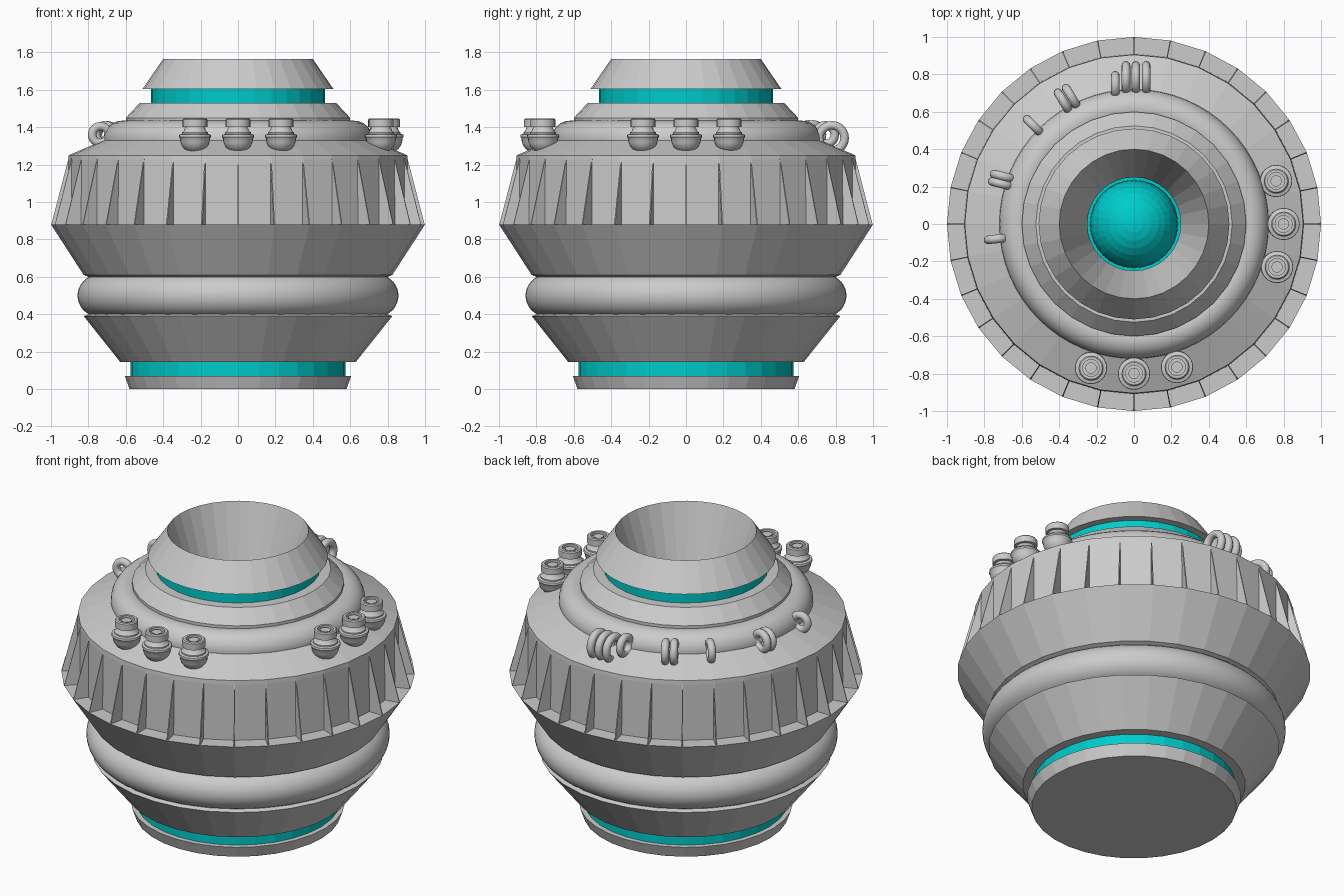
import bpy, bmesh, math
from math import cos, sin, pi, radians
from mathutils import Matrix

if "Cube" in bpy.data.objects:
    bpy.data.objects.remove(bpy.data.objects["Cube"])

teal = bpy.data.materials.new("teal")
teal.diffuse_color = (0.0, 0.6, 0.6, 1)
teal.use_nodes = True
teal.node_tree.nodes["Principled BSDF"].inputs["Base Color"].default_value = teal.diffuse_color


def finish(name, bm, mat=None, smooth=False):
    bmesh.ops.remove_doubles(bm, verts=bm.verts, dist=1e-5)
    bmesh.ops.recalc_face_normals(bm, faces=bm.faces)
    me = bpy.data.meshes.new(name)
    bm.to_mesh(me)
    bm.free()
    ob = bpy.data.objects.new(name, me)
    bpy.context.collection.objects.link(ob)
    if mat:
        me.materials.append(mat)
    if smooth:
        bpy.ops.object.select_all(action='DESELECT')
        ob.select_set(True)
        bpy.context.view_layer.objects.active = ob
        bpy.ops.object.shade_smooth_by_angle(angle=radians(35))
    return ob


def lathe(name, profile, seg=32, mat=None, smooth=False, loc=(0, 0, 0), closed=False):
    """Revolve (radius, z) points around a vertical axis."""
    bm = bmesh.new()
    vs = [bm.verts.new((r, 0, z)) for r, z in profile]
    pairs = list(zip(vs, vs[1:])) + ([(vs[-1], vs[0])] if closed else [])
    edges = [bm.edges.new(p) for p in pairs]
    bmesh.ops.spin(bm, geom=vs + edges, cent=(0, 0, 0), axis=(0, 0, 1),
                   angle=2 * pi, steps=seg, use_merge=True)
    ob = finish(name, bm, mat, smooth)
    ob.location = loc
    return ob


def circle(r, z, rad, n):
    return [(r + rad * cos(2 * pi * i / n), z + rad * sin(2 * pi * i / n)) for i in range(n)]


# Foot and lower glowing ring
lathe("foot", [(0, 0), (.58, 0), (.605, .07), (0, .07)])
lathe("lower_glow_ring", [(.575, .06), (.575, .16)], mat=teal)

# Main body with recessed band
lathe("body", [(.5, .145), (.63, .145), (.825, .39), (.80, .40), (.80, .60), (.825, .61),
               (1, .88), (.91, .88), (.907, 1.225), (.905, 1.25), (.72, 1.33), (.60, 1.36),
               (.60, 1.45), (.525, 1.53), (.44, 1.53)])

# Rounded waist and shoulder rings
waist = [(.738 + .12 * cos(a), .5 + .115 * sin(a)) for a in (radians(d) for d in range(-80, 81, 10))]
lathe("waist_ring", waist, 64, smooth=True)
lathe("shoulder_ring", circle(.62, 1.335, .10, 24), 64, smooth=True, closed=True)

# Thin triangular fins around the band
bm = bmesh.new()
for i in range(32):
    rot = Matrix.Rotation(2 * pi * i / 32, 4, 'Z')
    a, b = [[bm.verts.new(rot @ Matrix.Translation((r, y, z)).to_translation())
             for r, z in ((.895, .88), (.998, .88), (.907, 1.23), (.895, 1.23))] for y in (-.003, .003)]
    bm.faces.new(a)
    bm.faces.new(b)
    for k in range(4):
        bm.faces.new((a[k], a[k - 1], b[k - 1], b[k]))
finish("band_fins", bm)

# Upper glowing ring, funnel cup and the glowing core inside
lathe("upper_glow_ring", [(.465, 1.52), (.465, 1.62)], mat=teal)
lathe("funnel_cup", [(.44, 1.605), (.51, 1.605), (.40, 1.765), (.25, 1.30)])
lathe("core_seat", [(.252, 1.302), (.25, 1.25), (0, 1.25)], mat=teal)
bm = bmesh.new()
bmesh.ops.create_uvsphere(bm, u_segments=32, v_segments=16, radius=.235)
finish("glow_core", bm, teal).location = (0, 0, 1.27)

# Valve nozzles: three in front, three at the right
bowl = [(.08 * sin(a), 1.34 - .08 * cos(a)) for a in (radians(d) for d in range(0, 91, 15))]
nozzle = bowl + [(.086, 1.348), (.084, 1.36), (.07, 1.364), (.07, 1.372), (.06, 1.38), (.052, 1.40),
                 (.066, 1.402), (.066, 1.44), (.06, 1.446), (.045, 1.446), (.045, 1.425),
                 (.03, 1.425), (.03, 1.44), (0, 1.44)]
spots = [(-.23, -.77), (0, -.80), (.23, -.765), (.765, -.23), (.80, 0), (.76, .23)]
for i, (x, y) in enumerate(spots):
    lathe(f"valve_nozzle_{i + 1}", nozzle, 24, smooth=True, loc=(x, y, 0))

# Upright cable loops over the shoulder: x, y, radial direction, major radius, height
loops = [(-.735, -.08, 186, .045, 1.36), (-.71, .215, 166, .05, 1.36), (-.70, .255, 166, .05, 1.36),
         (-.537, .525, 135, .05, 1.36), (-.378, .655, 121, .055, 1.36), (-.335, .68, 121, .055, 1.36),
         (-.10, .745, 90, .05, 1.36), (-.043, .78, 90, .068, 1.342),
         (.01, .78, 90, .068, 1.342), (.065, .78, 90, .068, 1.342)]
for i, (x, y, d, r, z) in enumerate(loops):
    ob = lathe(f"cable_loop_{i + 1}", circle(r, 0, .023, 12), 24, smooth=True, loc=(x, y, z), closed=True)
    ob.rotation_euler = (pi / 2, 0, radians(d))
